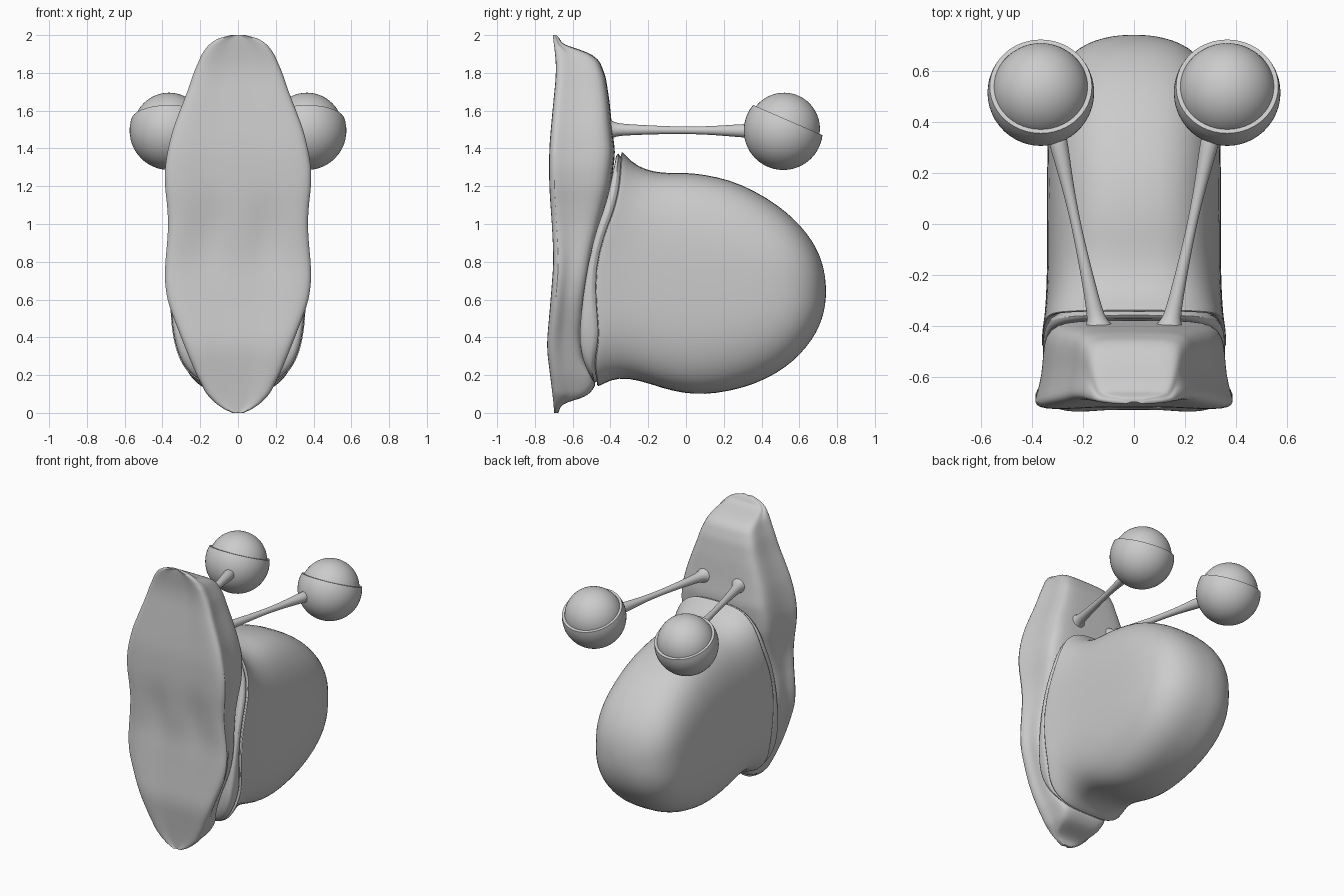
import bpy, bmesh, math
from mathutils import Vector, Matrix

if "Cube" in bpy.data.objects:
    bpy.data.objects.remove(bpy.data.objects["Cube"])

grey = bpy.data.materials.new("plain grey")
grey.diffuse_color = (0.6, 0.6, 0.6, 1)
grey.use_nodes = True
grey.node_tree.nodes["Principled BSDF"].inputs["Base Color"].default_value = grey.diffuse_color


def interp(table, t):
    """Piecewise linear lookup in (key, value) pairs."""
    if t <= table[0][0]:
        return table[0][1]
    for (a, va), (b, vb) in zip(table, table[1:]):
        if t <= b:
            return va + (vb - va) * (t - a) / (b - a)
    return table[-1][1]


def soft(table, t, r=.06):
    """Lookup averaged over a small window, to round the corners."""
    return sum(interp(table, t + r * k / 4) for k in range(-4, 5)) / 9


def finish(name, bm, levels=0, angle=60):
    bmesh.ops.recalc_face_normals(bm, faces=bm.faces)
    mesh = bpy.data.meshes.new(name)
    bm.to_mesh(mesh)
    bm.free()
    mesh.materials.append(grey)
    ob = bpy.data.objects.new(name, mesh)
    bpy.context.collection.objects.link(ob)
    if levels:
        ob.modifiers.new("smooth", 'SUBSURF').levels = levels
        ob.modifiers["smooth"].render_levels = levels
    bpy.ops.object.select_all(action='DESELECT')
    ob.select_set(True)
    bpy.context.view_layer.objects.active = ob
    bpy.ops.object.shade_smooth_by_angle(angle=math.radians(angle))
    return ob


def loft(name, rings, levels=1, angle=60):
    bm = bmesh.new()
    loops = [[bm.verts.new(p) for p in ring] for ring in rings]
    n = len(loops[0])
    for a, b in zip(loops, loops[1:]):
        for i in range(n):
            j = (i + 1) % n
            bm.faces.new((a[i], a[j], b[j], b[i]))
    bm.faces.new(loops[0])
    bm.faces.new(loops[-1])
    return finish(name, bm, levels, angle)


# Foot: upright slab with a flared sole edge
width = [(0, .03), (.02, .075), (.05, .12), (.1, .17), (.2, .222), (.3, .265), (.4, .305),
         (.5, .345), (.6, .38), (.7, .393), (.8, .39), (.9, .38), (1, .374), (1.1, .38),
         (1.2, .392), (1.3, .392), (1.4, .375), (1.5, .35), (1.6, .312), (1.7, .272),
         (1.8, .238), (1.9, .194), (1.95, .157), (1.98, .112), (2, .04)]
front = [(0, -.69), (.1, -.7), (.35, -.732), (.6, -.71), (.8, -.695), (1, -.705),
         (1.2, -.718), (1.4, -.718), (1.6, -.7), (1.8, -.68), (1.9, -.685), (2, -.70)]
back = [(0, -.675), (.03, -.665), (.055, -.64), (.07, -.57), (.1, -.51), (.15, -.475),
        (.2, -.49), (.28, -.535), (.4, -.55), (.6, -.53), (.85, -.49), (1, -.45),
        (1.2, -.395), (1.38, -.375), (1.5, -.39), (1.65, -.405), (1.78, -.425), (1.87, -.46),
        (1.91, -.52), (1.935, -.6), (1.95, -.65), (1.99, -.675), (2, -.685)]


def foot_section(z):
    w, f, b = interp(width, z), soft(front, z), interp(back, z)
    d = b - f
    lip = min(.05, .4 * d)
    dent = .02 * math.exp(-((z - .95) / .18) ** 2)      # shallow hollows in the sole
    half = [(.18, f), (.36, f + dent), (.6, f + dent * .5 - .006), (.8, f - .008),
            (.95, f - .002), (1, f + .4 * lip),
            (.97, f + lip), (.92, f + .4 * d), (.91, f + .62 * d), (.89, b - .16 * d),
            (.8, b - .05 * d), (.6, b - .01 * d), (.3, b)]
    right = [(w * x, y, z) for x, y in half]
    left = [(-x, y, z) for x, y, z in reversed(right)]
    return [(0, f, z)] + right + [(0, b, z)] + left


N = 64
loft("foot", [foot_section(1 - math.cos(math.pi * i / N)) for i in range(N + 1)])

# Shell opening and the front of the collar, as y by height
rim = [(.14, -.465), (.2, -.478), (.26, -.488), (.4, -.46), (.55, -.473), (.7, -.49),
       (.87, -.47), (1.03, -.395), (1.18, -.355), (1.385, -.34)]
collar_front = [(.14, -.47), (.2, -.52), (.28, -.56), (.4, -.577), (.65, -.552),
                (.89, -.51), (1.13, -.425), (1.385, -.37)]


def rim_y(z):
    return soft(rim, z)


def oval(top, bottom, w, power, depth, scale=1):
    """Rounded-box outline; depth gives y for each height."""
    zc, h, ring = (top + bottom) / 2, (top - bottom) / 2, []
    for i in range(48):
        a = 2 * math.pi * i / 48
        c, s = math.cos(a), math.sin(a)
        x = w * scale * math.copysign(abs(c) ** (2 / power), c)
        z = zc + h * scale * math.copysign(abs(s) ** (2 / power), s)
        ring.append((x, depth(z), z))
    return ring


# Shell: rows of back position, blend away from the rim, top, bottom, half width
rows = [(.1, 0, 1.39, .135, .363), (.1, .06, 1.357, .155, .36), (.1, .2, 1.305, .188, .35),
        (.1, .4, 1.275, .172, .343), (.1, .6, 1.27, .13, .341), (.1, .8, 1.272, .103, .341),
        (.1, 1, 1.262, .096, .341), (.23, 1, 1.235, .114, .341), (.36, 1, 1.178, .15, .338),
        (.48, 1, 1.105, .208, .328), (.57, 1, 1.03, .275, .308), (.64, 1, .952, .35, .27),
        (.69, 1, .875, .423, .218), (.722, 1, .795, .5, .15), (.737, 1, .72, .57, .08),
        (.741, 1, .665, .62, .03)]
shell = [oval(1.385, .14, .363, 3.4, lambda z: rim_y(z) + .02, .93),
         oval(1.385, .14, .363, 3.4, lambda z: rim_y(z) - .004, .975)]
for k, (y, b, top, bottom, w) in enumerate(rows):
    power = 3.4 - 1.2 * k / (len(rows) - 1)
    shell.append(oval(top, bottom, w, power,
                      lambda z: rim_y(z) * (1 - b) + y * b))
loft("shell", shell)

# Collar: soft band between foot and shell opening
collar = [oval(1.385, .14, .363, 3.4, lambda z, t=t, o=o:
               soft(collar_front, z) * (1 - t) + rim_y(z) * t + o, s)
          for t, o, s in ((0, .02, .8), (0, .005, .93), (.2, 0, .975), (.6, 0, .985),
                          (1, -.018, .985), (1, -.008, .96), (1, .03, .93))]
loft("collar", collar)


def sphere(name, centre, radius, cut=None):
    """Ball tilted backwards, optionally cut flat above the given height."""
    bm = bmesh.new()
    bmesh.ops.create_uvsphere(bm, u_segments=48, v_segments=32, radius=radius)
    if cut is not None:
        res = bmesh.ops.bisect_plane(bm, geom=bm.verts[:] + bm.edges[:] + bm.faces[:],
                                     plane_co=(0, 0, cut), plane_no=(0, 0, 1),
                                     clear_outer=True)
        edges = [e for e in res["geom_cut"] if isinstance(e, bmesh.types.BMEdge)]
        bmesh.ops.edgeloop_fill(bm, edges=edges)
    bm.transform(Matrix.Translation(centre) @ Matrix.Rotation(-.41, 4, 'X'))
    finish(name, bm, 0, 40)


# Eyes: stalk, ball and lower lid on each side
for side, sx in (("left", -1), ("right", 1)):
    centre = Vector((sx * .365, .515, 1.495))
    sphere(side + "_eyeball", centre + Vector((0, .004, .01)), .19)
    sphere(side + "_eyelid", centre, .209, .06)
    start, end = Vector((sx * .135, -.43, 1.5)), Vector((sx * .305, .36, 1.493))
    axis = (end - start).normalized()
    u = axis.cross(Vector((0, 0, 1))).normalized()
    v = u.cross(axis)
    rings = []
    for t, r in ((0, .075), (.03, .058), (.06, .04), (.11, .032), (.25, .026), (.45, .02),
                 (.6, .02), (.75, .025), (.87, .033), (.95, .037), (1, .038)):
        p = start.lerp(end, t)
        rings.append([p + r * (math.cos(a) * u + math.sin(a) * v)
                      for a in (2 * math.pi * i / 16 for i in range(16))])
    loft(side + "_eye_stalk", rings)
